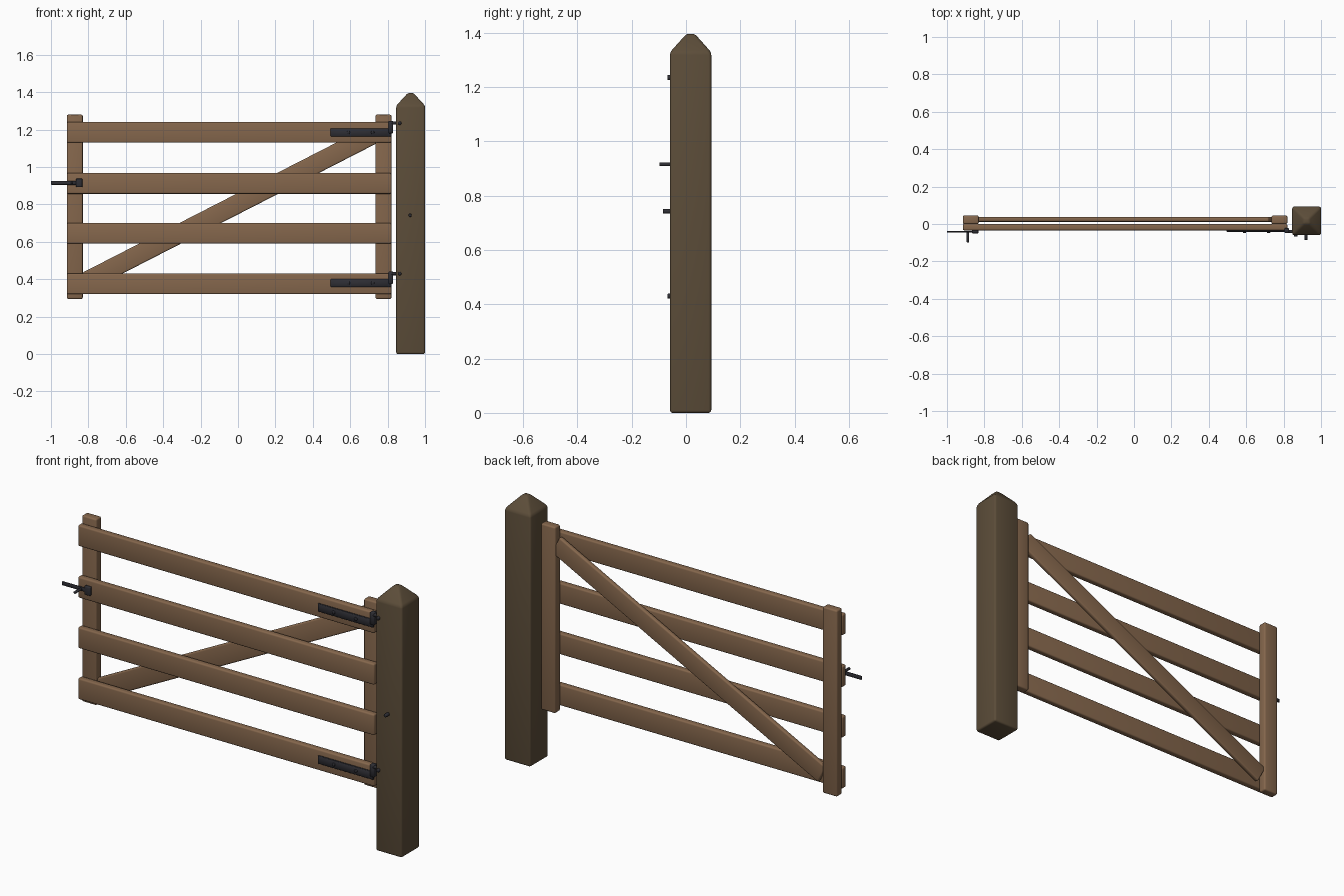
import bpy, bmesh, math
from mathutils import Matrix, Vector

if "Cube" in bpy.data.objects:
    bpy.data.objects.remove(bpy.data.objects["Cube"])


def material(name, color):
    m = bpy.data.materials.new(name)
    m.diffuse_color = (*color, 1)
    m.use_nodes = True
    m.node_tree.nodes["Principled BSDF"].inputs["Base Color"].default_value = m.diffuse_color
    return m


wood = material("gate wood", (0.235, 0.135, 0.073))
dark_wood = material("post wood", (0.107, 0.074, 0.041))
iron = material("black iron", (0.027, 0.027, 0.034))


def finish(name, bm, mat, bevel, segments=3):
    bmesh.ops.recalc_face_normals(bm, faces=bm.faces)
    for f in bm.faces:
        f.smooth = True
    mesh = bpy.data.meshes.new(name)
    bm.to_mesh(mesh)
    bm.free()
    mesh.materials.append(mat)
    ob = bpy.data.objects.new(name, mesh)
    bpy.context.collection.objects.link(ob)
    if bevel:
        b = ob.modifiers.new("rounded edges", 'BEVEL')
        b.width, b.segments, b.limit_method = bevel, segments, 'ANGLE'
        b.angle_limit = math.radians(25)
    return ob


def box(name, x, y, z, mat, bevel, segments=3):
    """Box given by its (min, max) range on each axis."""
    bm = bmesh.new()
    size = [r[1] - r[0] for r in (x, y, z)]
    mid = [(r[0] + r[1]) / 2 for r in (x, y, z)]
    bmesh.ops.create_cube(bm, size=1, matrix=Matrix.Diagonal((*size, 1)))
    ob = finish(name, bm, mat, bevel, segments)
    ob.location = mid
    return ob


def rod(name, start, end, radius, sides=12):
    """Iron cylinder between two points."""
    a, b = Vector(start), Vector(end)
    d = b - a
    bm = bmesh.new()
    bmesh.ops.create_cone(bm, cap_ends=True, segments=sides, radius1=radius,
                          radius2=radius, depth=d.length)
    ob = finish(name, bm, iron, radius * 0.2, 1)
    ob.location = (a + b) / 2
    ob.rotation_euler = d.to_track_quat('Z', 'Y').to_euler()
    return ob


# Hanging post with a blunt pyramid top
bm = bmesh.new()
rings = []
for z, hx, hy in ((0, 0.077, 0.076), (1.328, 0.077, 0.076), (1.396, 0.015, 0.015)):
    rings.append([bm.verts.new((0.923 + sx * hx, 0.017 + sy * hy, z))
                  for sx, sy in ((-1, -1), (1, -1), (1, 1), (-1, 1))])
for lo, hi in zip(rings, rings[1:]):
    for i in range(4):
        j = (i + 1) % 4
        bm.faces.new((lo[i], lo[j], hi[j], hi[i]))
bm.faces.new(rings[0])
bm.faces.new(rings[-1])
finish("post", bm, dark_wood, 0.01)

# Upright stiles at both ends of the gate
for name, x in (("latch_stile", -0.915), ("hinge_stile", 0.735)):
    box(name, (x, x + 0.085), (0.0, 0.045), (0.295, 1.28), wood, 0.008)

# Four horizontal rails on the front
for i, z in enumerate((0.32, 0.59, 0.857, 1.13)):
    box(f"rail_{i + 1}", (-0.915, 0.82), (-0.034, 0.0), (z, z + 0.111), wood, 0.008)

# Diagonal brace on the back
a, b = Vector((-0.82, 0, 0.384)), Vector((0.74, 0, 1.183))
half = (b - a).length / 2
brace = box("brace", (-half, half), (-0.0125, 0.0125), (-0.051, 0.051), wood, 0.008)
brace.location = (a + b) / 2 + Vector((0, 0.0245, 0))
brace.rotation_euler.y = -math.atan2(b.z - a.z, b.x - a.x)

# Two strap hinges with bolts, knuckle and pin
for name, z in (("lower", 0.38), ("upper", 1.185)):
    box(name + "_hinge_strap", (0.495, 0.82), (-0.042, -0.032), (z - 0.021, z + 0.021),
        iron, 0.002, 1)
    for x in (0.59, 0.72):
        rod(name + "_strap_bolt", (x, -0.038, z), (x, -0.048, z), 0.009)
    box(name + "_hinge_knuckle", (0.805, 0.829), (-0.048, -0.022), (z - 0.005, z + 0.062),
        iron, 0.003, 1)
    rod(name + "_hinge_pin", (0.82, -0.04, z + 0.05), (0.866, -0.04, z + 0.05), 0.009)
    rod(name + "_pin_bolt", (0.864, -0.03, z + 0.05), (0.864, -0.068, z + 0.05), 0.01)

# Bolt through the post
rod("post_bolt", (0.92, -0.04, 0.742), (0.92, -0.085, 0.742), 0.009)

# Sliding latch with keeper and handle
box("latch_bar", (-1.0, -0.835), (-0.046, -0.038), (0.905, 0.925), iron, 0.002, 1)
box("latch_keeper", (-0.866, -0.832), (-0.05, -0.032), (0.892, 0.938), iron, 0.004, 2)
rod("latch_handle", (-0.888, -0.04, 0.915), (-0.888, -0.098, 0.915), 0.007)
